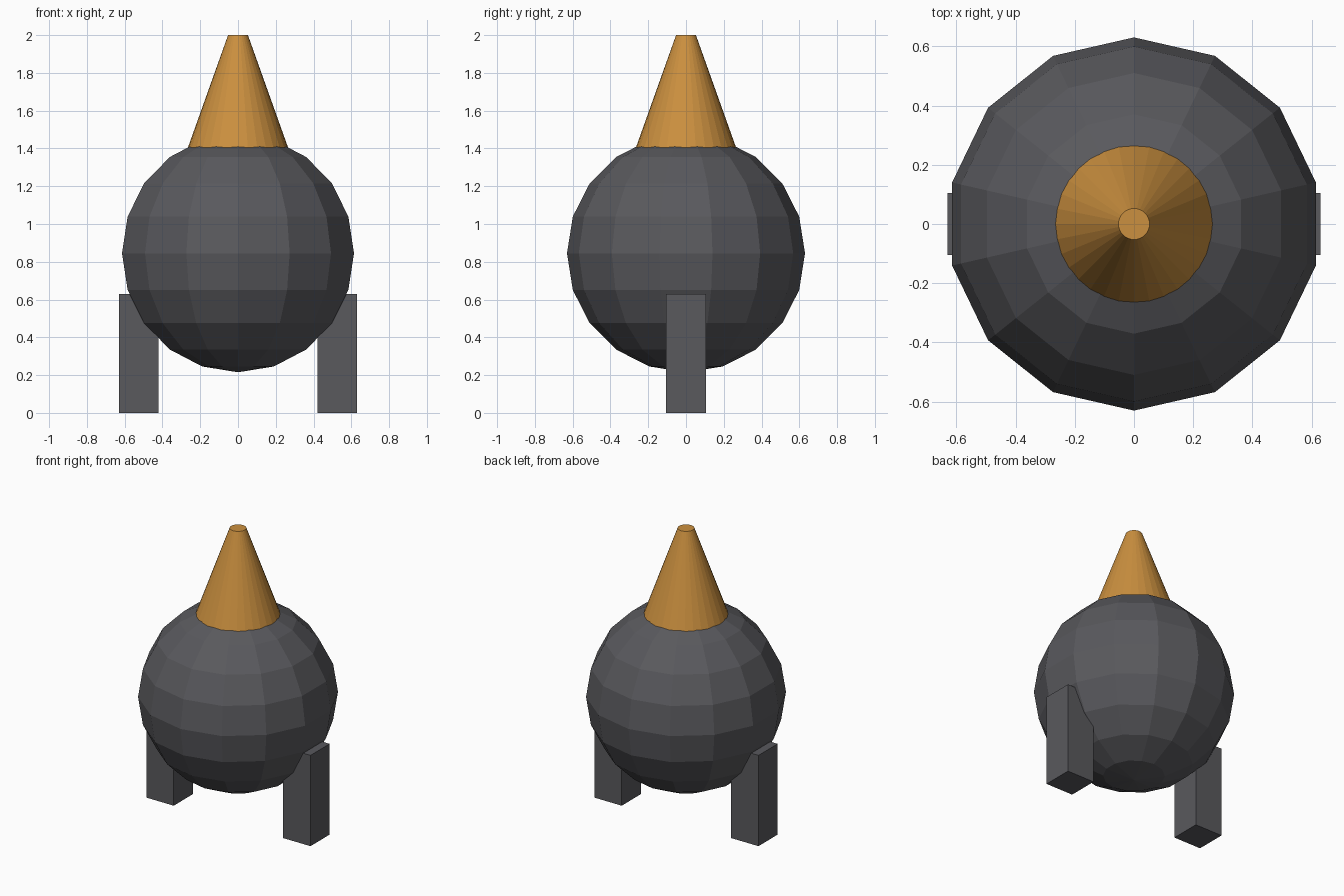
import bpy

if "Cube" in bpy.data.objects:
    bpy.data.objects.remove(bpy.data.objects["Cube"])

U = 0.21  # base module of the model


def material(name, color):
    m = bpy.data.materials.new(name)
    m.diffuse_color = color
    m.use_nodes = True
    m.node_tree.nodes["Principled BSDF"].inputs["Base Color"].default_value = m.diffuse_color
    return m


dark = material("dark_grey", (0.1, 0.1, 0.11, 1))
orange = material("orange", (0.6, 0.28, 0.05, 1))


def finish(name, mat):
    ob = bpy.context.object
    ob.name = name
    ob.data.materials.append(mat)


# Low-poly round body, vertices on the y axis
bpy.ops.mesh.primitive_uv_sphere_add(segments=14, ring_count=10, radius=3 * U,
                                     location=(0, 0, 0.845))
finish("body", dark)

# Tapered spout, sunk into the top of the body
depth = 3.5 * U
bpy.ops.mesh.primitive_cone_add(vertices=32, radius1=1.5 * U, radius2=0.25 * U,
                                depth=depth, location=(0, 0, 2 - depth / 2))
finish("spout", orange)

# Two square legs
for side, x in (("left", -2.5 * U), ("right", 2.5 * U)):
    bpy.ops.mesh.primitive_cube_add(size=1, location=(x, 0, 1.5 * U))
    bpy.context.object.scale = (U, U, 3 * U)
    bpy.ops.object.transform_apply(location=False, rotation=False, scale=True)
    finish(side + "_leg", dark)
